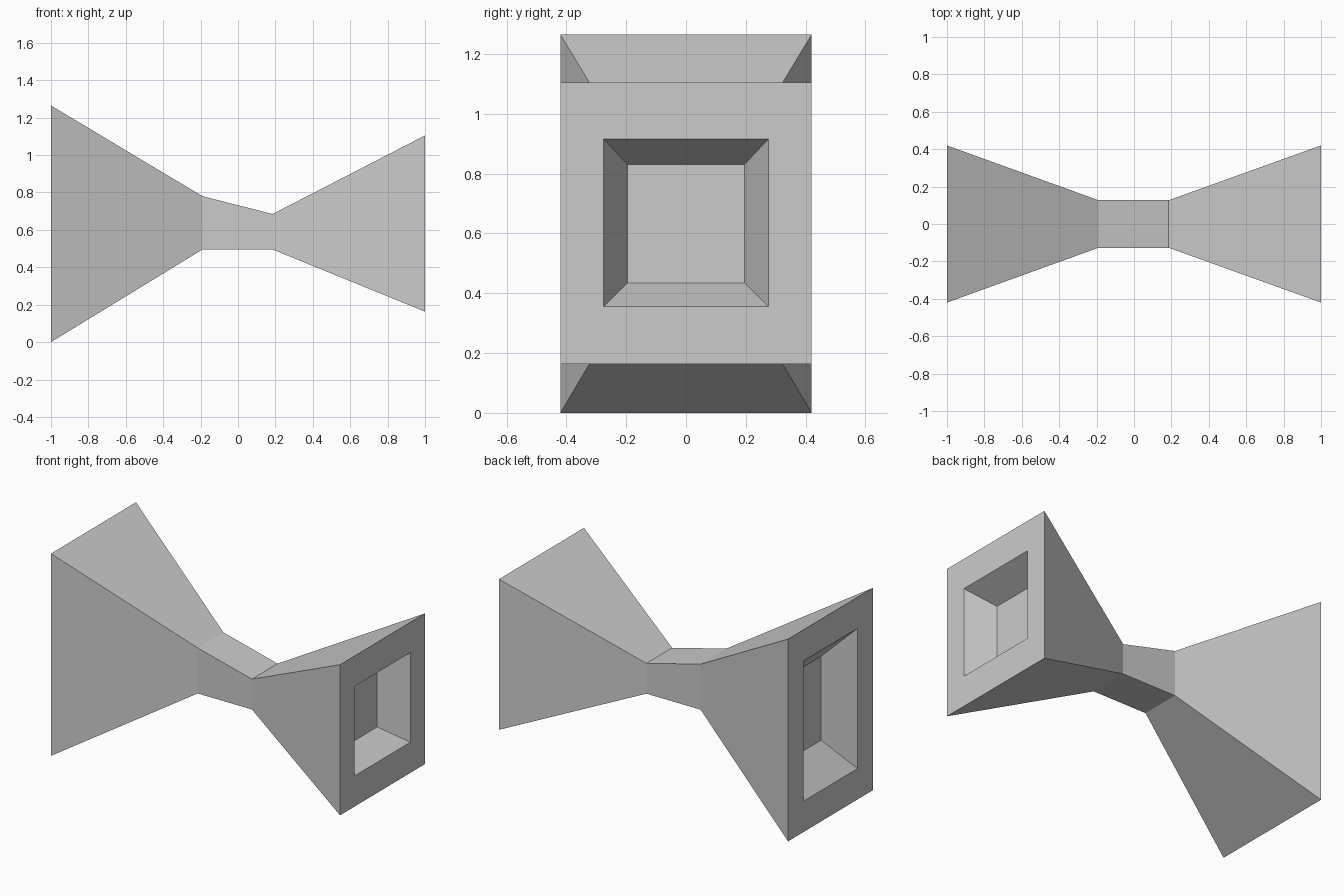
import bpy
import bmesh

# Remove the default cube
cube = bpy.data.objects.get("Cube")
if cube:
    bpy.data.objects.remove(cube, do_unlink=True)

# Single grey material
grey = bpy.data.materials.new("light_grey")
grey.use_nodes = True
colour = (0.6, 0.6, 0.6, 1.0)
grey.diffuse_color = colour
grey.node_tree.nodes["Principled BSDF"].inputs["Base Color"].default_value = colour

# Rectangular sections from one recess floor to the other: x, half width, bottom, top
sections = [
    (-0.83, 0.15, 0.37, 0.895),    # left recess floor
    (-1.0, 0.267, 0.193, 1.07),    # left recess rim
    (-1.0, 0.42, 0.0, 1.265),      # left end
    (-0.19, 0.127, 0.495, 0.78),   # waist, left
    (0.185, 0.127, 0.495, 0.685),  # waist, right
    (1.0, 0.42, 0.163, 1.105),     # right end
    (1.0, 0.275, 0.355, 0.915),    # right recess rim
    (0.826, 0.196, 0.434, 0.831),  # right recess floor
]


def loft(name, sections, material):
    """Skin a closed solid through rectangular sections."""
    bm = bmesh.new()
    rings = [[bm.verts.new((x, y, z))
              for y, z in ((-w, lo), (w, lo), (w, hi), (-w, hi))]
             for x, w, lo, hi in sections]
    for a, b in zip(rings, rings[1:]):
        for i in range(4):
            j = (i + 1) % 4
            bm.faces.new((a[i], a[j], b[j], b[i]))
    bm.faces.new(rings[0])
    bm.faces.new(rings[-1])
    bmesh.ops.recalc_face_normals(bm, faces=bm.faces)
    mesh = bpy.data.meshes.new(name)
    bm.to_mesh(mesh)
    bm.free()
    mesh.materials.append(material)
    obj = bpy.data.objects.new(name, mesh)
    bpy.context.collection.objects.link(obj)
    return obj


# Flared body with a hollow in each end
loft("flared_body", sections, grey)
